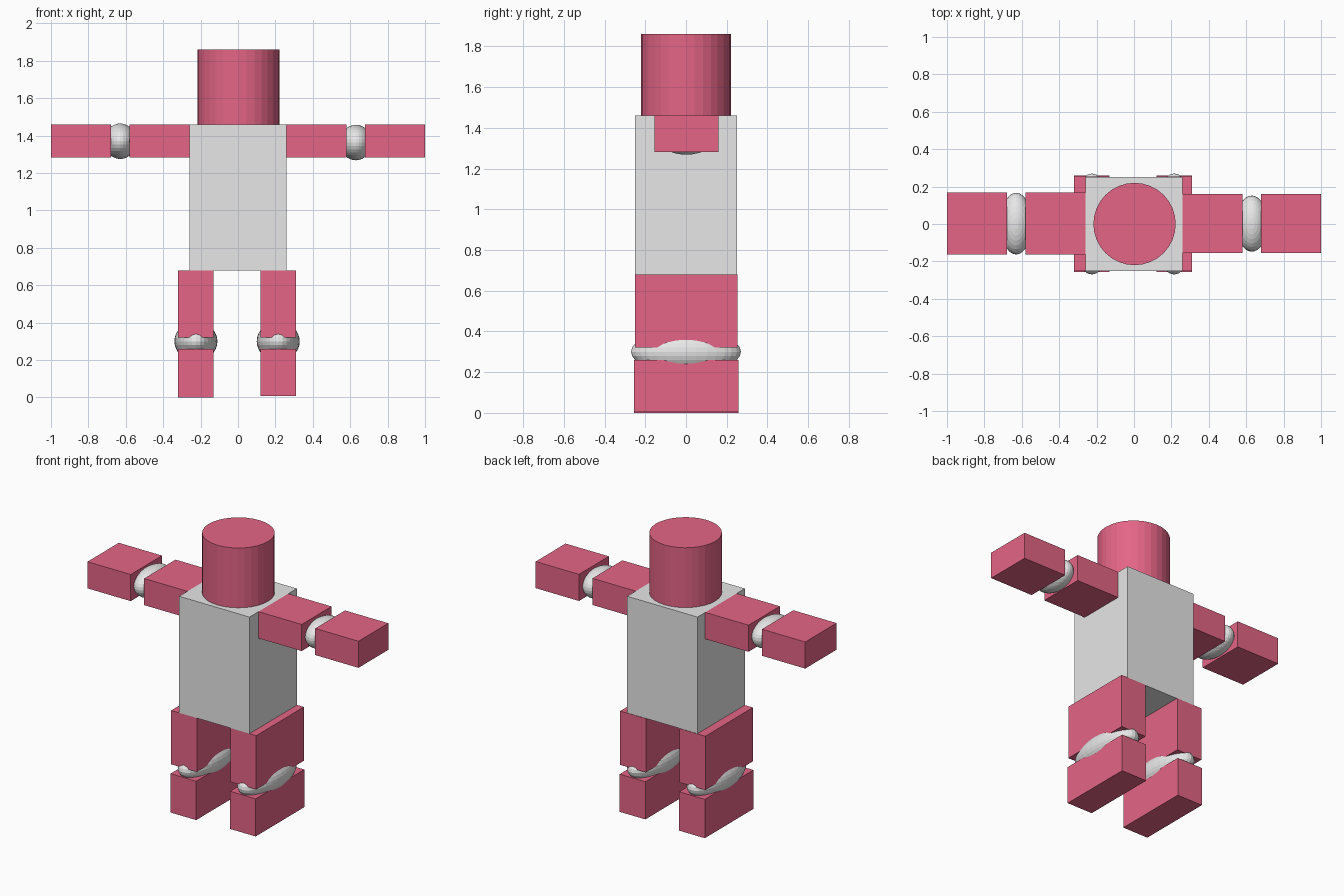
import bpy
import bmesh
from mathutils import Matrix, Vector

if "Cube" in bpy.data.objects:
    bpy.data.objects.remove(bpy.data.objects["Cube"])


def material(name, rgb):
    m = bpy.data.materials.new(name)
    m.diffuse_color = (*rgb, 1)
    m.use_nodes = True
    m.node_tree.nodes["Principled BSDF"].inputs["Base Color"].default_value = m.diffuse_color
    return m


PINK = material("rose_pink", (0.78, 0.13, 0.24))
GREY = material("light_grey", (0.8, 0.8, 0.8))


def finish(name, bm, mat):
    mesh = bpy.data.meshes.new(name)
    bm.to_mesh(mesh)
    bm.free()
    mesh.materials.append(mat)
    obj = bpy.data.objects.new(name, mesh)
    bpy.context.collection.objects.link(obj)


def box(name, low, high, mat):
    """Box between two opposite corners."""
    low, high = Vector(low), Vector(high)
    bm = bmesh.new()
    bmesh.ops.create_cube(bm, size=1, matrix=Matrix.Translation((low + high) / 2)
                          @ Matrix.Diagonal((*(high - low), 1)))
    finish(name, bm, mat)


def ball(name, centre, radii, mat):
    """Flat-faced stretched ball joint."""
    bm = bmesh.new()
    bmesh.ops.create_uvsphere(bm, u_segments=32, v_segments=16, radius=1,
                              matrix=Matrix.Translation(centre) @ Matrix.Diagonal((*radii, 1)))
    finish(name, bm, mat)


# Torso
box("torso", (-0.26, -0.25, 0.68), (0.26, 0.25, 1.46), GREY)

# Head
bm = bmesh.new()
bmesh.ops.create_cone(bm, cap_ends=True, segments=32, radius1=0.22, radius2=0.22, depth=0.4,
                      matrix=Matrix.Translation((0.003, 0, 1.66)))
finish("head", bm, PINK)

# Arms and elbows: the left-hand side is slightly deeper
for side, s, y0, y1, elbow_y, elbow_z in (("left", -1, -0.163, 0.168, 0.165, 1.37),
                                          ("right", 1, -0.155, 0.16, 0.15, 1.363)):
    for part, a, b in (("upper_arm", 0.26, 0.58), ("forearm", 0.68, 1.0)):
        x0, x1 = sorted((s * a, s * b))
        box(f"{side}_{part}", (x0, y0, 1.282), (x1, y1, 1.46), PINK)
    ball(f"{side}_elbow", (s * 0.63, 0.002, elbow_z), (0.085, elbow_y, 0.095), GREY)

# Legs and knees
for side, x, bottom in (("left", -0.225, 0.0), ("right", 0.215, 0.008)):
    box(f"{side}_thigh", (x - 0.095, -0.25, 0.32), (x + 0.095, 0.253, 0.68), PINK)
    box(f"{side}_shin", (x - 0.095, -0.256, bottom), (x + 0.095, 0.258, 0.26), PINK)
    ball(f"{side}_knee", (x, 0, 0.3), (0.115, 0.27, 0.105), GREY)
